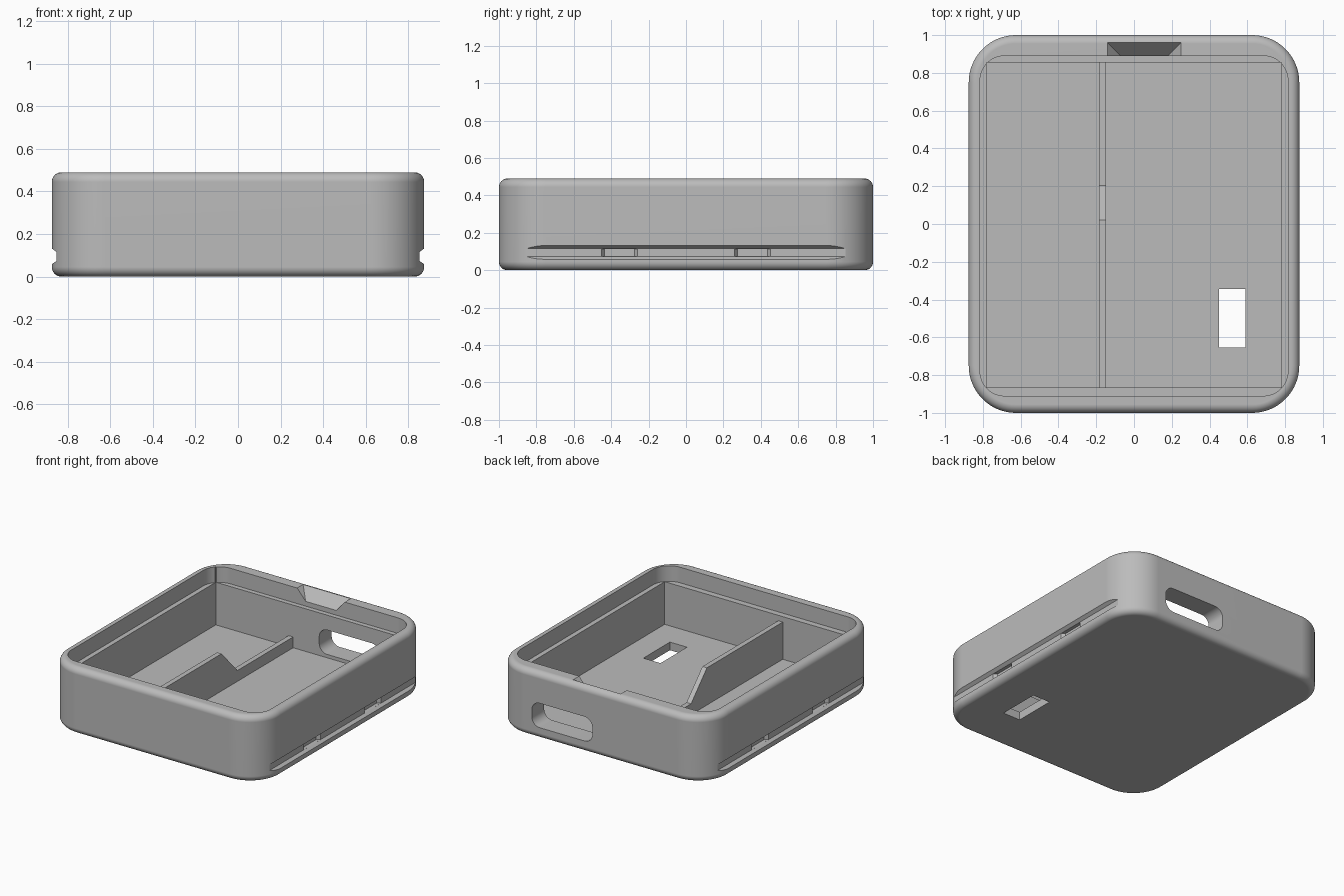
import bpy, bmesh
from math import sin, cos, pi, radians

cube = bpy.data.objects.get("Cube")
if cube:
    bpy.data.objects.remove(cube, do_unlink=True)

grey = bpy.data.materials.new("plain_grey")
grey.use_nodes = True
GREY = (0.5, 0.5, 0.5, 1)
grey.diffuse_color = GREY
grey.node_tree.nodes["Principled BSDF"].inputs["Base Color"].default_value = GREY


def rounded_rect(x0, x1, y0, y1, r, steps=12):
    """Outline of a rectangle with rounded corners, counter-clockwise."""
    pts = []
    corners = [(x1 - r, y1 - r), (x0 + r, y1 - r), (x0 + r, y0 + r), (x1 - r, y0 + r)]
    for k, (cx, cy) in enumerate(corners):
        for i in range(steps + 1):
            a = (k + i / steps) * pi / 2
            pts.append((cx + r * cos(a), cy + r * sin(a)))
    return pts


def loft(name, rings):
    """Closed solid through a stack of matching 3D rings."""
    bm = bmesh.new()
    loops = [[bm.verts.new(p) for p in ring] for ring in rings]
    n = len(loops[0])
    for low, high in zip(loops, loops[1:]):
        for i in range(n):
            j = (i + 1) % n
            bm.faces.new((low[i], low[j], high[j], high[i]))
    bm.faces.new(loops[0][::-1])
    bm.faces.new(loops[-1])
    bmesh.ops.recalc_face_normals(bm, faces=bm.faces)
    mesh = bpy.data.meshes.new(name)
    bm.to_mesh(mesh)
    bm.free()
    mesh.materials.append(grey)
    obj = bpy.data.objects.new(name, mesh)
    bpy.context.collection.objects.link(obj)
    return obj


def prism(name, outline, z0, z1):
    return loft(name, [[(x, y, z) for x, y in outline] for z in (z0, z1)])


def box(name, x0, x1, y0, y1, z0, z1):
    return prism(name, [(x0, y0), (x1, y0), (x1, y1), (x0, y1)], z0, z1)


def along_x(name, outline, x0, x1):
    """Extrude a (y, z) outline along x."""
    return loft(name, [[(x, y, z) for y, z in outline] for x in (x0, x1)])


def activate(obj):
    bpy.ops.object.select_all(action='DESELECT')
    obj.select_set(True)
    bpy.context.view_layer.objects.active = obj


def cut(target, cutter):
    cutter.hide_render = True
    mod = target.modifiers.new("cut", 'BOOLEAN')
    mod.operation = 'DIFFERENCE'
    mod.solver = 'EXACT'
    mod.object = cutter
    activate(target)
    bpy.ops.object.modifier_apply(modifier=mod.name)
    bpy.data.objects.remove(cutter, do_unlink=True)


# Outer shell with filleted bottom and top edges
HX, HY, H, R, F = 0.875, 1.0, 0.49, 0.25, 0.045
FLOOR, LEDGE = 0.06, 0.375
profile = []
for i in range(9):
    a = i / 8 * pi / 2
    profile.append((F * (1 - sin(a)), F * (1 - cos(a))))
profile += [(inset, H - z) for inset, z in reversed(profile)]
shell = loft("case_shell", [
    [(x, y, z) for x, y in rounded_rect(-HX + d, HX - d, -HY + d, HY - d, R - d, 16)]
    for d, z in profile])

# Lid recess, then the square main cavity below it
cut(shell, prism("recess_cutter", rounded_rect(-0.815, 0.815, -0.91, 0.89, 0.13), LEDGE, 0.7))
cut(shell, box("cavity_cutter", -0.78, 0.78, -0.865, 0.855, FLOOR, 0.6))

# Window in the floor
cut(shell, box("floor_window_cutter", 0.45, 0.59, -0.655, -0.345, -0.1, 0.2))

# Rounded port through the back wall
port = rounded_rect(0.065, 0.56, 0.085, 0.265, 0.065)
cut(shell, loft("port_cutter", [[(x, y, z) for x, z in port] for y in (0.8, 1.1)]))

# Side grooves with sloped edges, each with two shallow clip pockets
for s in (-1, 1):
    groove = [(0.95, 0.0), (0.853, 0.075), (0.853, 0.115), (0.95, 0.19)]
    groove = [(0.875, 0.058), (0.853, 0.073), (0.853, 0.115), (0.875, 0.132),
              (0.95, 0.132), (0.95, 0.058)]
    cut(shell, loft("groove_cutter", [[(s * x, y, z) for x, z in groove] for y in (-1.1, 1.1)]))
    for cy in (-0.355, 0.355):
        pocket = [(0.829, cy - 0.08), (0.829, cy + 0.08), (0.853, cy + 0.097),
                  (0.863, cy + 0.097), (0.863, cy - 0.097), (0.853, cy - 0.097)]
        cut(shell, prism("pocket_cutter", [(s * x, y) for x, y in pocket], 0.0735, 0.1145))

# Finger notch sloping into the recess at the back rim
notch_rings = []
for y, low, shrink in ((0.86, 0.41, 0.07), (0.89, 0.41, 0.07), (0.96, 0.489, 0.0)):
    notch_rings.append([(-0.14 + shrink, y, low), (0.25 - shrink, y, low),
                        (0.25, y, 0.491), (0.25, y, 0.6), (-0.14, y, 0.6), (-0.14, y, 0.491)])
cut(shell, loft("notch_cutter", notch_rings))

# Divider wall: tall towards the front, sloping down to a low rear part
divider = along_x("divider_wall", [
    (-0.868, FLOOR - 0.01), (0.858, FLOOR - 0.01), (0.858, 0.14),
    (0.205, 0.14), (0.02, 0.335), (-0.868, 0.335)], -0.185, -0.148)

# Smooth the rounded edges, keep the flats flat
activate(shell)
bpy.ops.object.shade_smooth_by_angle(angle=radians(25))
weighted = shell.modifiers.new("flat_faces", 'WEIGHTED_NORMAL')
weighted.keep_sharp = True
